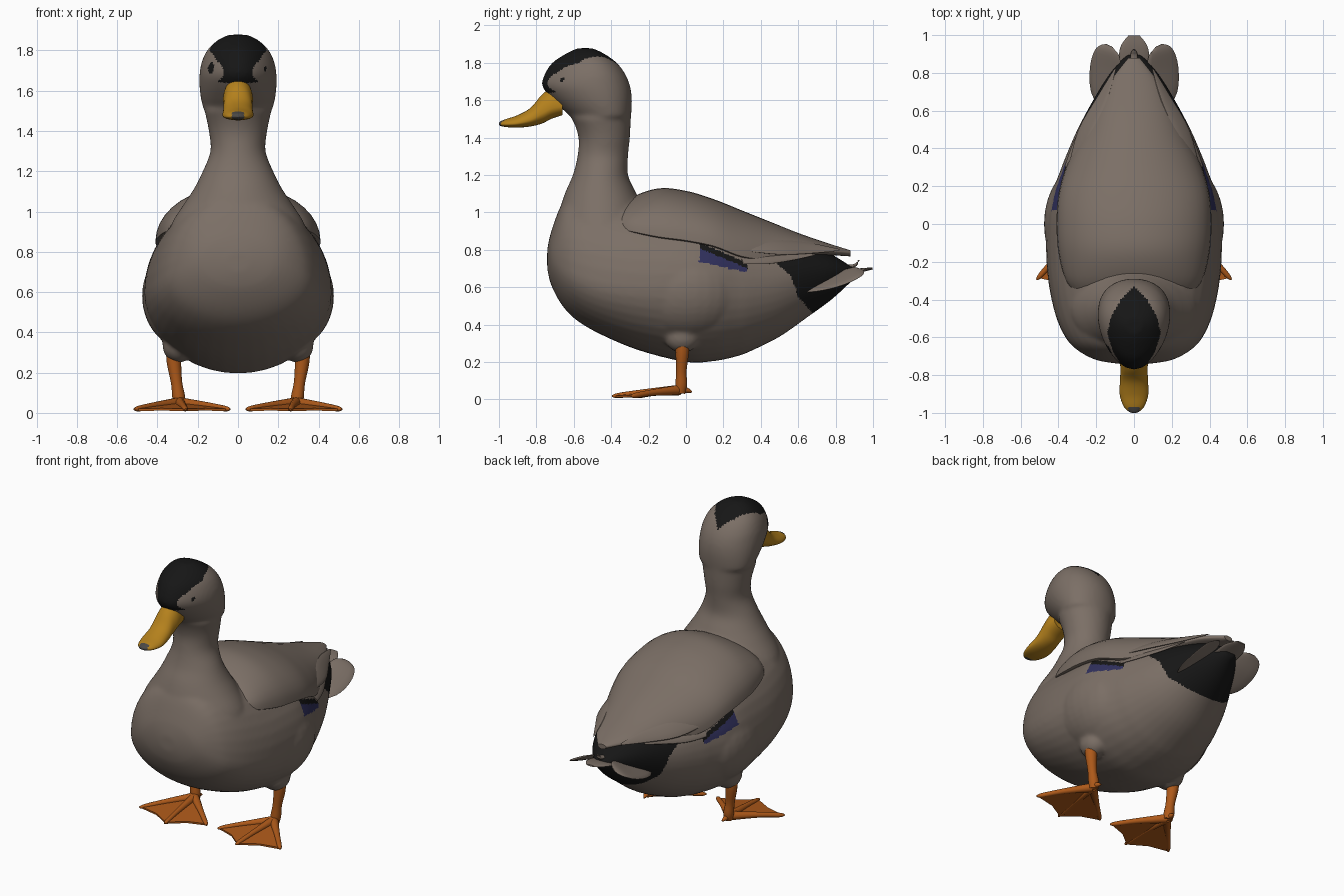
import bpy, bmesh, math
from mathutils import Vector, Matrix

cube = bpy.data.objects.get("Cube")
if cube:
    bpy.data.objects.remove(cube, do_unlink=True)


def material(name, rgb):
    m = bpy.data.materials.new(name)
    m.use_nodes = True
    m.diffuse_color = (*rgb, 1)
    bsdf = next(n for n in m.node_tree.nodes if n.type == 'BSDF_PRINCIPLED')
    bsdf.inputs["Base Color"].default_value = (*rgb, 1)
    bsdf.inputs["Roughness"].default_value = 0.8
    return m


PLUMAGE = material("taupe plumage", (0.2, 0.16, 0.133))
BLACK = material("black feathers", (0.008, 0.008, 0.008))
BLUE = material("blue wing patch", (0.03, 0.03, 0.11))
BILL = material("yellow bill", (0.46, 0.22, 0.012))
NAIL = material("grey bill nail", (0.07, 0.065, 0.06))
LEG = material("orange legs", (0.42, 0.1, 0.01))


def interp(table, t):
    """Piecewise linear lookup in a sorted table of pairs."""
    if t <= table[0][0]:
        return table[0][1]
    for (a, u), (b, v) in zip(table, table[1:]):
        if t <= b:
            return u + (v - u) * (t - a) / (b - a)
    return table[-1][1]


def dense(rows, steps=5):
    """Smooth spline through rows of numbers."""
    out = []
    for i in range(len(rows) - 1):
        four = (rows[max(i - 1, 0)], rows[i], rows[i + 1], rows[min(i + 2, len(rows) - 1)])
        for k in range(steps):
            t = k / steps
            out.append([0.5 * (2 * b + (c - a) * t + (2 * a - 5 * b + 4 * c - d) * t * t
                               + (3 * b - a - 3 * c + d) * t ** 3) for a, b, c, d in zip(*four)])
    out.append(list(rows[-1]))
    return out


def loft(bm, rings):
    rows = [[bm.verts.new(p) for p in ring] for ring in rings]
    n = len(rows[0])
    for r, s in zip(rows, rows[1:]):
        for i in range(n):
            bm.faces.new((r[i], r[(i + 1) % n], s[(i + 1) % n], s[i]))
    bm.faces.new(rows[0])
    bm.faces.new(rows[-1])


def finish(name, bm, *mats, smooth=True):
    bmesh.ops.recalc_face_normals(bm, faces=bm.faces[:])
    me = bpy.data.meshes.new(name)
    bm.to_mesh(me)
    bm.free()
    ob = bpy.data.objects.new(name, me)
    bpy.context.scene.collection.objects.link(ob)
    for m in mats:
        me.materials.append(m)
    if smooth:
        smooth_edges(ob)
    return ob


def smooth_edges(ob):
    bpy.ops.object.select_all(action='DESELECT')
    ob.select_set(True)
    bpy.context.view_layer.objects.active = ob
    bpy.ops.object.shade_smooth_by_angle(angle=math.radians(50))


ANGLES = [2 * math.pi * i / 40 for i in range(40)]


def upright_ring(y, w, bottom, top, mid):
    return [(w * math.cos(a), y, mid + (top - mid if math.sin(a) > 0 else mid - bottom) * math.sin(a))
            for a in ANGLES]


def level_ring(z, front, back, w):
    egg = 0.22 if z > 1.5 else 0
    return [(w * math.sin(a) * (1 + egg * math.cos(a)),
             (front + back) / 2 + (back - front) / 2 * math.cos(a), z) for a in ANGLES]


def tube(name, rows, mat, flat=1.0, roll=0.0):
    """Tapered limb or flat feather through rows of x, y, z, radius."""
    rows = dense(rows, 4)
    pts = [Vector(r[:3]) for r in rows]
    rings = []
    for i, p in enumerate(pts):
        t = (pts[min(i + 1, len(pts) - 1)] - pts[max(i - 1, 0)]).normalized()
        side = t.cross(Vector((0, 1, 0)) if abs(t.z) > 0.85 else Vector((0, 0, 1))).normalized()
        side = Matrix.Rotation(roll, 3, t) @ side
        up = side.cross(t)
        r = max(rows[i][3], 0.002)
        rings.append([p + side * r * math.cos(a) + up * r * flat * math.sin(a) for a in ANGLES[::3]])
    bm = bmesh.new()
    loft(bm, rings)
    return finish(name, bm, mat)


# Body, neck, flanks and thighs, fused into one skin
bm = bmesh.new()
loft(bm, [upright_ring(*r) for r in dense([
    (-0.742, 0.06, 0.70, 0.80, 0.75), (-0.72, 0.20, 0.61, 0.90, 0.75), (-0.66, 0.31, 0.50, 1.05, 0.70),
    (-0.58, 0.375, 0.42, 1.10, 0.66), (-0.45, 0.425, 0.345, 1.11, 0.62), (-0.25, 0.46, 0.262, 1.08, 0.60),
    (0, 0.465, 0.20, 1.06, 0.60), (0.15, 0.44, 0.205, 1.03, 0.60), (0.27, 0.395, 0.23, 0.98, 0.60),
    (0.35, 0.365, 0.26, 0.94, 0.60), (0.50, 0.30, 0.335, 0.88, 0.62), (0.65, 0.22, 0.44, 0.83, 0.66),
    (0.78, 0.14, 0.535, 0.775, 0.68), (0.9, 0.04, 0.645, 0.70, 0.68)])])
loft(bm, [level_ring(*r) for r in dense([
    (0.85, -0.70, -0.15, 0.36), (0.95, -0.695, -0.20, 0.325), (1.05, -0.665, -0.24, 0.26),
    (1.12, -0.64, -0.275, 0.215), (1.2, -0.605, -0.31, 0.175), (1.3, -0.58, -0.31, 0.137),
    (1.4, -0.575, -0.30, 0.145), (1.5, -0.61, -0.295, 0.166), (1.56, -0.67, -0.29, 0.18),
    (1.62, -0.73, -0.29, 0.187), (1.68, -0.77, -0.30, 0.187), (1.74, -0.755, -0.325, 0.177),
    (1.80, -0.715, -0.37, 0.15), (1.85, -0.64, -0.44, 0.10), (1.878, -0.58, -0.5, 0.045)])])
for s in (1, -1):
    for centre, size in (((0.24, 0, 0.58), (0.237, 0.33, 0.27)), ((0.295, -0.02, 0.335), (0.08, 0.095, 0.085))):
        place = Matrix.Translation((s * centre[0], *centre[1:])) @ Matrix.Diagonal((*size, 1))
        bmesh.ops.create_uvsphere(bm, u_segments=32, v_segments=20, radius=1, matrix=place)
body = finish("body", bm, PLUMAGE, smooth=False)
remesh = body.modifiers.new("fuse", 'REMESH')
remesh.mode = 'VOXEL'
remesh.voxel_size = 0.0115
relax = body.modifiers.new("relax", 'SMOOTH')
relax.factor = 0.5
relax.iterations = 8
fused = bpy.data.meshes.new_from_object(body.evaluated_get(bpy.context.evaluated_depsgraph_get()))
body.modifiers.clear()
body.data = fused
fused.materials.clear()
for m in (PLUMAGE, BLACK, BLUE):
    fused.materials.append(m)

# Black cap, eyes, rump and the wing patch, by position
CAP = [(-0.79, 0.05), (-0.75, 0.065), (-0.68, 0.11), (-0.58, 0.14), (-0.5, 0.125), (-0.4, 0.07), (-0.33, 0)]
RUMP = [(0.4, 0.71), (0.47, 0.67), (0.55, 0.6), (0.66, 0.56), (0.74, 0.47), (0.83, 0.5)]


def body_colour(c):
    x, y, z = abs(c.x), c.y, c.z
    if z > 1.64:
        eye = (Vector((x, y, z)) - Vector((0.15, -0.67, 1.715))).length
        return int((x < interp(CAP, y) and y < -0.33) or eye < (0.034 if c.x < 0 else 0.022))
    if y > interp(RUMP, z):
        return 1
    along = (y - 0.07) / 0.26
    top = 0.84 - 0.11 * along
    if x > 0.2 and 0 < along < 1 and 0.735 - 0.055 * along < z < top:
        return 1 if z > top - 0.03 else 2
    return 0


for f in fused.polygons:
    f.material_index = body_colour(f.center)
smooth_edges(body)

# Folded wings covering the back
bm = bmesh.new()
loft(bm, [upright_ring(y, w, edge - 0.02, top, edge) for y, w, top, edge in dense([
    (-0.40, 0.28, 0.99, 0.92), (-0.30, 0.36, 1.075, 0.90), (-0.15, 0.40, 1.128, 0.87),
    (0, 0.41, 1.115, 0.85), (0.15, 0.40, 1.07, 0.82), (0.30, 0.36, 1.01, 0.765), (0.45, 0.29, 0.95, 0.75),
    (0.60, 0.21, 0.89, 0.775), (0.75, 0.13, 0.838, 0.79), (0.88, 0.03, 0.797, 0.785)])])
finish("folded_wings", bm, PLUMAGE)

# Bill with a dark nail at the tip
bm = bmesh.new()
loft(bm, [upright_ring(y, w, low, top, low + (top - low) * 0.35) for y, low, top, w in dense([
    (-0.66, 1.52, 1.65, 0.068), (-0.72, 1.50, 1.66, 0.074), (-0.77, 1.475, 1.63, 0.072),
    (-0.83, 1.46, 1.56, 0.074), (-0.90, 1.453, 1.52, 0.076), (-0.96, 1.456, 1.50, 0.058),
    (-0.99, 1.462, 1.488, 0.032), (-1.0, 1.468, 1.48, 0.012)])])
for f in bm.faces:
    c = f.calc_center_median()
    f.material_index = int(c.y < -0.965 and abs(c.x) < 0.03)
finish("bill", bm, BILL, NAIL)

# Tail fan
tube("middle_tail_feather", [(0, 0.62, 0.66, 0.05), (0, 0.8, 0.665, 0.08), (0, 0.93, 0.69, 0.075),
                             (0, 0.998, 0.70, 0.03)], PLUMAGE, flat=0.15)
tube("tail_curl", [(0, 0.84, 0.71, 0.02), (0, 0.90, 0.715, 0.018), (0, 0.925, 0.745, 0.006)], PLUMAGE, flat=0.5)

for s, label in ((1, "left"), (-1, "right")):
    tube(label + "_tail_feather", [(s * 0.12, 0.60, 0.585, 0.04), (s * 0.15, 0.70, 0.61, 0.085),
         (s * 0.15, 0.82, 0.645, 0.092), (s * 0.14, 0.91, 0.68, 0.07), (s * 0.13, 0.945, 0.69, 0.02)],
         PLUMAGE, flat=0.12, roll=s * 0.4)
    # Long flight feathers along the wing edge
    tube(label + "_upper_flight_feather", [(s * 0.33, 0.28, 0.82, 0.03), (s * 0.26, 0.48, 0.815, 0.055),
         (s * 0.17, 0.66, 0.81, 0.04), (s * 0.10, 0.82, 0.80, 0.006)], PLUMAGE, flat=0.2, roll=s * 0.8)
    tube(label + "_lower_flight_feather", [(s * 0.355, 0.30, 0.74, 0.02), (s * 0.30, 0.43, 0.75, 0.032),
         (s * 0.225, 0.58, 0.765, 0.022), (s * 0.18, 0.69, 0.775, 0.004)], PLUMAGE, flat=0.25, roll=s * 0.9)

    # Leg, toes and webbing
    tube(label + "_leg", [(s * 0.318, -0.02, 0.32, 0.04), (s * 0.318, -0.02, 0.25, 0.036),
         (s * 0.305, -0.025, 0.15, 0.028), (s * 0.295, -0.025, 0.08, 0.032), (s * 0.29, -0.03, 0.035, 0.028)], LEG)
    heel = Vector((s * 0.29, -0.04, 0.05))
    tips = [Vector((s * x, y, 0.018)) for x, y in ((0.04, -0.27), (0.26, -0.395), (0.515, -0.295))]
    for tip, toe in zip(tips, ("inner", "middle", "outer")):
        knuckle = heel.lerp(tip, 0.55) + Vector((0, 0, 0.004))
        tube(f"{label}_{toe}_toe", [(*heel, 0.028), (*knuckle, 0.017), (*heel.lerp(tip, 0.9), 0.014),
                                    (*tip, 0.005)], LEG)
    tube(label + "_hind_toe", [(*heel, 0.02), (s * 0.29, 0.0, 0.05, 0.016), (s * 0.285, 0.03, 0.04, 0.005)], LEG)
    bm = bmesh.new()
    for a, b in zip(tips, tips[1:]):
        scallop = heel.lerp((a + b) / 2, 0.9)
        corners = [heel, heel.lerp(a, 0.96), scallop, heel.lerp(b, 0.96)]
        bm.faces.new([bm.verts.new(p - Vector((0, 0, 0.004))) for p in corners])
    web = finish(label + "_foot_web", bm, LEG, smooth=False)
    thick = web.modifiers.new("thickness", 'SOLIDIFY')
    thick.thickness = 0.012
    thick.offset = 0
